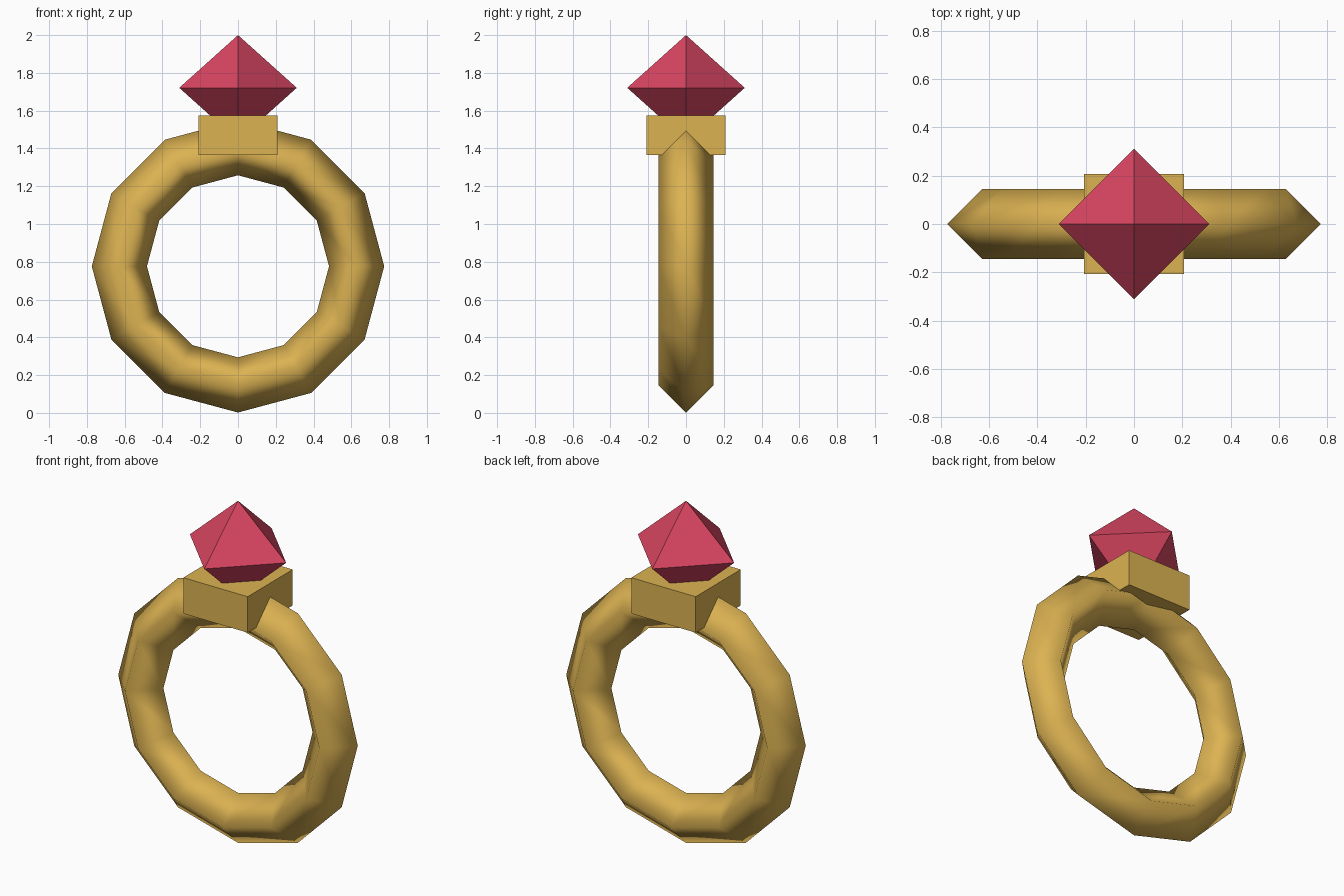
import bpy
import math

if "Cube" in bpy.data.objects:
    bpy.data.objects.remove(bpy.data.objects["Cube"])


def material(name, color):
    mat = bpy.data.materials.new(name)
    mat.diffuse_color = (*color, 1.0)
    mat.use_nodes = True
    mat.node_tree.nodes["Principled BSDF"].inputs["Base Color"].default_value = mat.diffuse_color
    return mat


def finish(name, mat, smooth=False):
    obj = bpy.context.object
    obj.name = name
    obj.data.materials.append(mat)
    for poly in obj.data.polygons:
        poly.use_smooth = smooth
    return obj


gold = material("gold", (0.72, 0.45, 0.085))
ruby = material("ruby red", (0.69, 0.06, 0.12))

# Upright band: twelve segments with a diamond cross-section, smooth shaded
bpy.ops.mesh.primitive_torus_add(
    major_segments=12, minor_segments=4, major_radius=0.628, minor_radius=0.146,
    location=(0, 0, 0.776), rotation=(math.pi / 2, 0, 0))
finish("band", gold, smooth=True)

# Square setting on top of the band
bpy.ops.mesh.primitive_cube_add(size=1, location=(0, 0, 1.47))
bpy.context.object.scale = (0.416, 0.416, 0.21)
finish("setting", gold)

# Gem: octahedron made of two four-sided pyramids sharing a girdle
GIRDLE, RADIUS, HEIGHT = 1.721, 0.311, 0.279
ring = [(RADIUS * math.cos(i * math.pi / 2), RADIUS * math.sin(i * math.pi / 2), GIRDLE)
        for i in range(4)]
verts = ring + [(0, 0, GIRDLE + HEIGHT), (0, 0, GIRDLE - HEIGHT)]
faces = [(i, (i + 1) % 4, 4) for i in range(4)] + [((i + 1) % 4, i, 5) for i in range(4)]
mesh = bpy.data.meshes.new("gem")
mesh.from_pydata(verts, [], faces)
gem = bpy.data.objects.new("gem", mesh)
bpy.context.collection.objects.link(gem)
bpy.context.view_layer.objects.active = gem
finish("gem", ruby)
